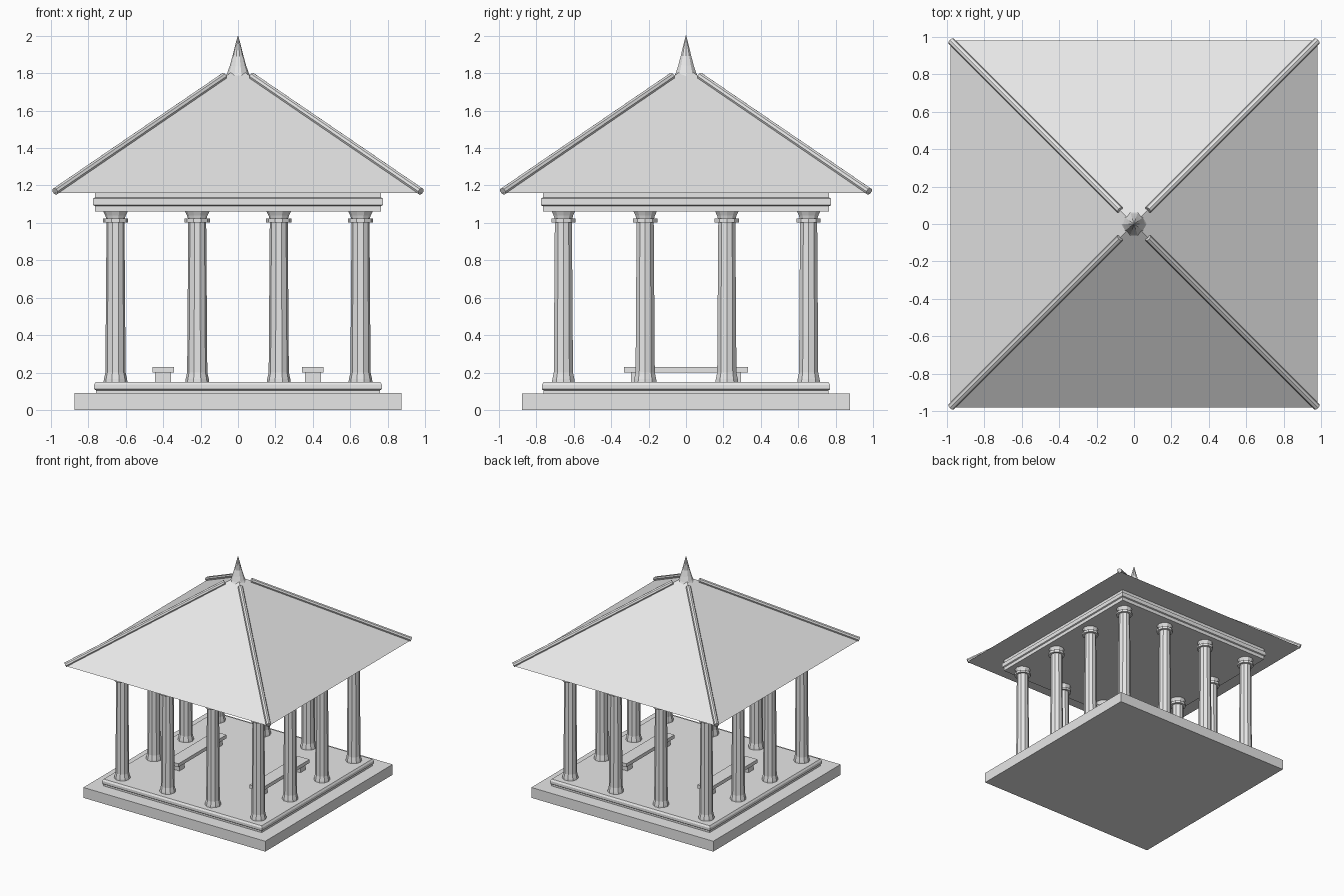
import bpy
import math
from mathutils import Vector

default = bpy.data.objects.get("Cube")
if default:
    bpy.data.objects.remove(default, do_unlink=True)

stone = bpy.data.materials.new("pale_grey_stone")
stone.use_nodes = True
GREY = (0.8, 0.8, 0.8, 1)
stone.diffuse_color = GREY
stone.node_tree.nodes["Principled BSDF"].inputs["Base Color"].default_value = GREY


def add_mesh(name, verts, faces, location=(0, 0, 0)):
    mesh = bpy.data.meshes.new(name)
    mesh.from_pydata(verts, [], faces)
    mesh.materials.append(stone)
    obj = bpy.data.objects.new(name, mesh)
    obj.location = location
    bpy.context.collection.objects.link(obj)
    return obj


def lathe(name, profile, sides, location=(0, 0, 0), start=0.0, scale=1.0):
    """Closed faceted solid from (radius, height) pairs, bottom to top."""
    verts, faces = [], []
    for r, z in profile:
        for i in range(sides):
            a = start + math.tau * i / sides
            verts.append((r * scale * math.cos(a), r * scale * math.sin(a), z))
    for k in range(len(profile) - 1):
        for i in range(sides):
            j = (i + 1) % sides
            faces.append((k * sides + i, k * sides + j,
                          (k + 1) * sides + j, (k + 1) * sides + i))
    faces.append(tuple(reversed(range(sides))))
    faces.append(tuple(range(len(verts) - sides, len(verts))))
    return add_mesh(name, verts, faces, location)


def square(name, profile):
    """Square solid from (half width, height) pairs."""
    return lathe(name, profile, 4, start=math.pi / 4, scale=math.sqrt(2))


def box(name, center, size):
    bpy.ops.mesh.primitive_cube_add(size=1, location=center)
    obj = bpy.context.object
    obj.name = name
    obj.scale = size
    obj.data.materials.append(stone)


# Stepped floor and beam slab
square("base_step", [(0.875, 0), (0.875, 0.09)])
square("floor_platform", [(0.76, 0.09), (0.76, 0.105), (0.77, 0.112),
                          (0.77, 0.135), (0.76, 0.15)])
square("roof_beam", [(0.765, 1.06), (0.765, 1.09), (0.775, 1.095),
                     (0.775, 1.13), (0.765, 1.135), (0.765, 1.165)])

# Ring of columns, four along each side
shaft = [(0.064, 0.148), (0.062, 0.165), (0.054, 0.2), (0.048, 1.003),
         (0.068, 1.003), (0.068, 1.024), (0.05, 1.024), (0.055, 1.04),
         (0.065, 1.06)]
spots = (-0.655, -0.218, 0.218, 0.655)
for x in spots:
    for y in spots:
        if max(abs(x), abs(y)) > 0.5:
            lathe("column", shaft, 10, (x, y, 0))

# Two benches
for side, x in (("right", -0.4), ("left", 0.4)):
    box(side + "_bench_seat", (x, 0, 0.215), (0.115, 0.66, 0.03))
    for y in (-0.26, 0.26):
        box(side + "_bench_leg", (x, y, 0.175), (0.086, 0.07, 0.052))

# Pyramid roof
e = 0.98
add_mesh("roof",
         [(-e, -e, 1.16), (e, -e, 1.16), (e, e, 1.16), (-e, e, 1.16), (0, 0, 1.83)],
         [(3, 2, 1, 0), (0, 1, 4), (1, 2, 4), (2, 3, 4), (3, 0, 4)])

# Hip ridges
for sx in (-1, 1):
    for sy in (-1, 1):
        low = Vector((sx * 0.978, sy * 0.978, 1.168))
        high = Vector((sx * 0.075, sy * 0.075, 1.784))
        span = high - low
        ridge = lathe("hip_ridge", [(0.02, 0), (0.02, span.length)], 8, low)
        ridge.rotation_euler = span.to_track_quat("Z", "Y").to_euler()

# Roof finial
lathe("finial", [(0.072, 1.775), (0.058, 1.8), (0.044, 1.84), (0.03, 1.89),
                 (0.016, 1.945), (0.002, 2.0)], 10)
